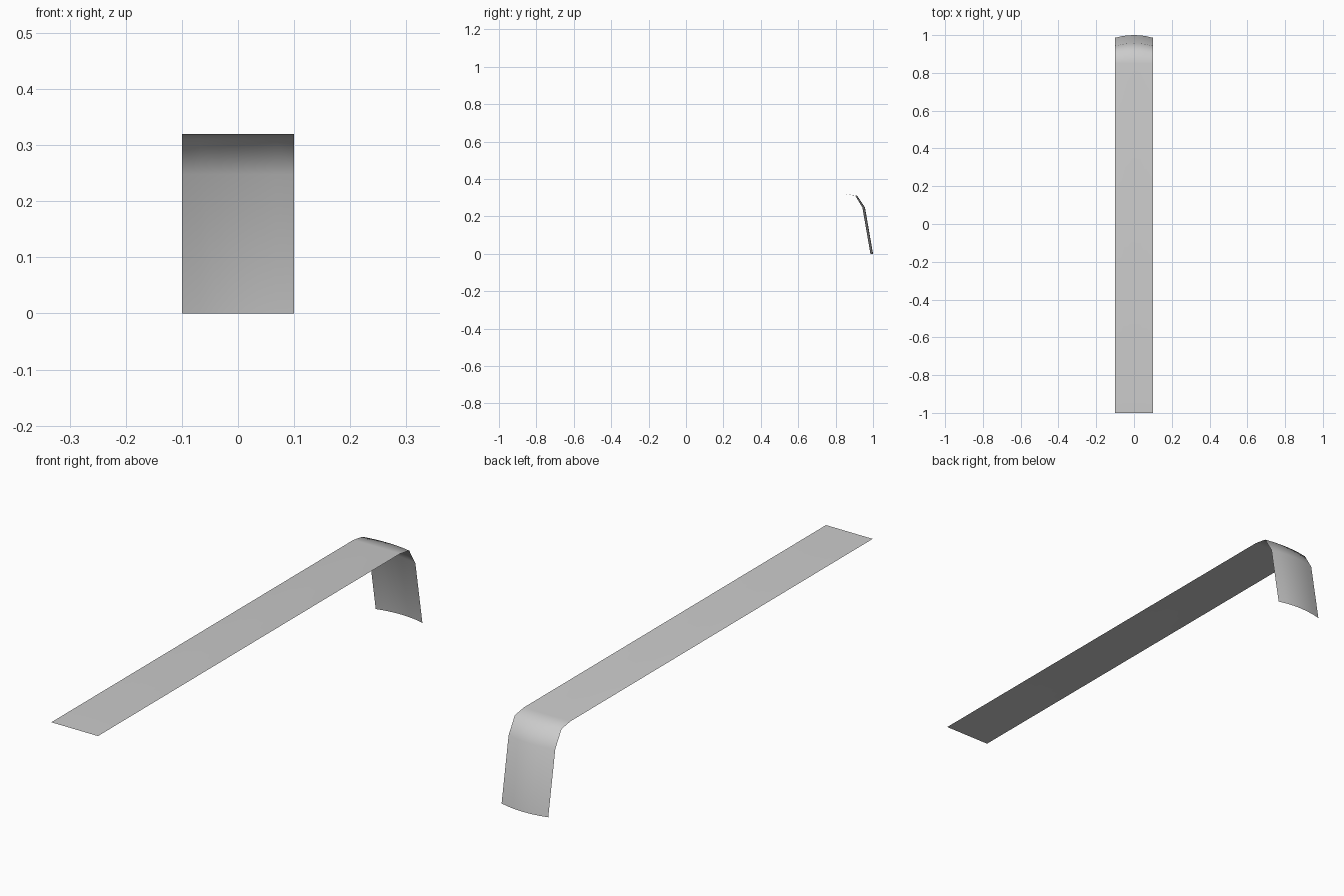
import bpy, bmesh

if "Cube" in bpy.data.objects:
    bpy.data.objects.remove(bpy.data.objects["Cube"])

# Side profile of the sheet edge: (y, z, forward bulge at the centre line)
profile = [(-1.0, 0.32, 0.0), (0.85, 0.32, 0.0), (0.905, 0.311, 0.01),
           (0.943, 0.248, 0.014), (0.986, 0.0, 0.014)]
HALF = 0.1
SEGS = 6

bm = bmesh.new()
rows = []
for y, z, bulge in profile:
    row = []
    for i in range(SEGS + 1):
        t = 2 * i / SEGS - 1
        row.append(bm.verts.new((t * HALF, y + bulge * (1 - t * t), z)))
    rows.append(row)

# Skin the rows, normals facing outwards (up and back)
for a, b in zip(rows, rows[1:]):
    for i in range(SEGS):
        bm.faces.new((a[i], a[i + 1], b[i + 1], b[i])).smooth = True

mesh = bpy.data.meshes.new("bent_strip")
bm.to_mesh(mesh)
bm.free()
strip = bpy.data.objects.new("bent_strip", mesh)
bpy.context.collection.objects.link(strip)
